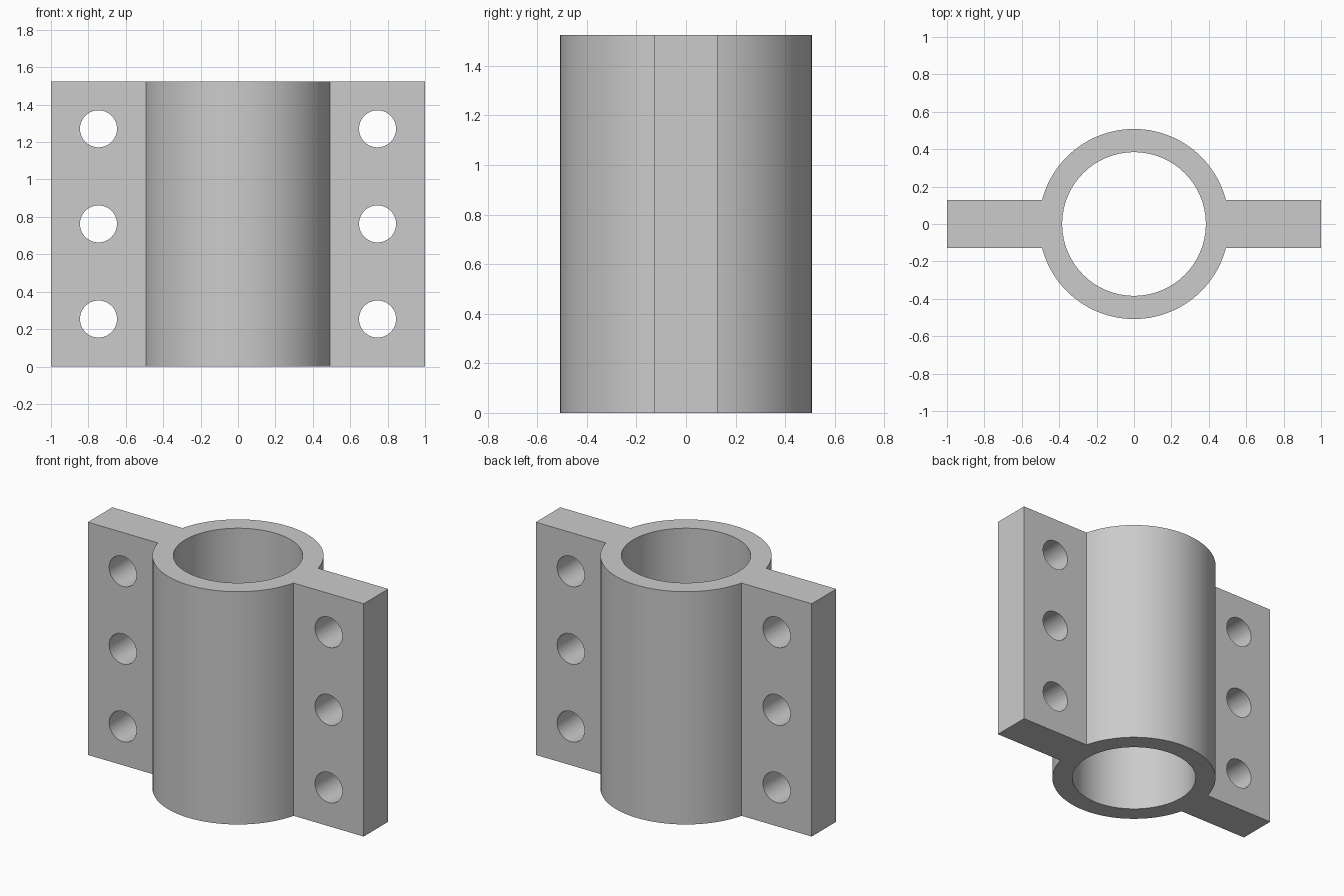
import bpy, bmesh, math

cube = bpy.data.objects.get("Cube")
if cube:
    bpy.data.objects.remove(cube, do_unlink=True)

HEIGHT = 1.525
OUTER, BORE = 0.508, 0.384
HALF_THICK = 0.127
HOLE_R, HOLE_X = 0.099, 0.746
HOLE_ZS = (0.254, HEIGHT / 2, HEIGHT - 0.254)

grey = bpy.data.materials.new("plain grey")
grey.use_nodes = True
colour = (0.6, 0.6, 0.6, 1)
grey.diffuse_color = colour
grey.node_tree.nodes["Principled BSDF"].inputs["Base Color"].default_value = colour

# Outline: two outer arcs joined by the flange ends
STEPS = 64
start = math.asin(HALF_THICK / OUTER)
outline = []
for side in (1, -1):
    outline.append((side, -side * HALF_THICK))
    outline.append((side, side * HALF_THICK))
    for i in range(STEPS + 1):
        a = start + (math.pi - 2 * start) * i / STEPS
        outline.append((side * OUTER * math.cos(a), side * OUTER * math.sin(a)))

# Extrude the outline into the clamp body
bm = bmesh.new()
base = bm.faces.new([bm.verts.new((x, y, 0)) for x, y in outline])
top = bmesh.ops.extrude_face_region(bm, geom=[base])["geom"]
bmesh.ops.translate(bm, vec=(0, 0, HEIGHT),
                    verts=[v for v in top if isinstance(v, bmesh.types.BMVert)])
bmesh.ops.recalc_face_normals(bm, faces=bm.faces)
mesh = bpy.data.meshes.new("flanged_sleeve")
bm.to_mesh(mesh)
bm.free()
body = bpy.data.objects.new("flanged_sleeve", mesh)
bpy.context.collection.objects.link(body)
mesh.materials.append(grey)


def drill(name, radius, depth, sides, location, tilt=0):
    """Cut a round hole through the body and discard the cutter."""
    bpy.ops.mesh.primitive_cylinder_add(vertices=sides, radius=radius, depth=depth,
                                        location=location, rotation=(tilt, 0, 0))
    cutter = bpy.context.object
    cutter.name = name
    cutter.hide_render = True
    cutter.data.materials.append(grey)
    mod = body.modifiers.new(name, "BOOLEAN")
    mod.operation, mod.solver, mod.object = "DIFFERENCE", "EXACT", cutter
    bpy.context.view_layer.objects.active = body
    bpy.ops.object.modifier_apply(modifier=name)
    bpy.data.objects.remove(cutter, do_unlink=True)


# Central bore and the three bolt holes in each flange
drill("bore_cutter", BORE, HEIGHT * 2, 128, (0, 0, HEIGHT / 2))
for x in (-HOLE_X, HOLE_X):
    for z in HOLE_ZS:
        drill("bolt_hole_cutter", HOLE_R, 1, 64, (x, 0, z), math.pi / 2)

# Smooth the round walls and keep the edges sharp
bpy.ops.object.select_all(action="DESELECT")
body.select_set(True)
bpy.context.view_layer.objects.active = body
bpy.ops.object.shade_smooth_by_angle(angle=math.radians(20))
